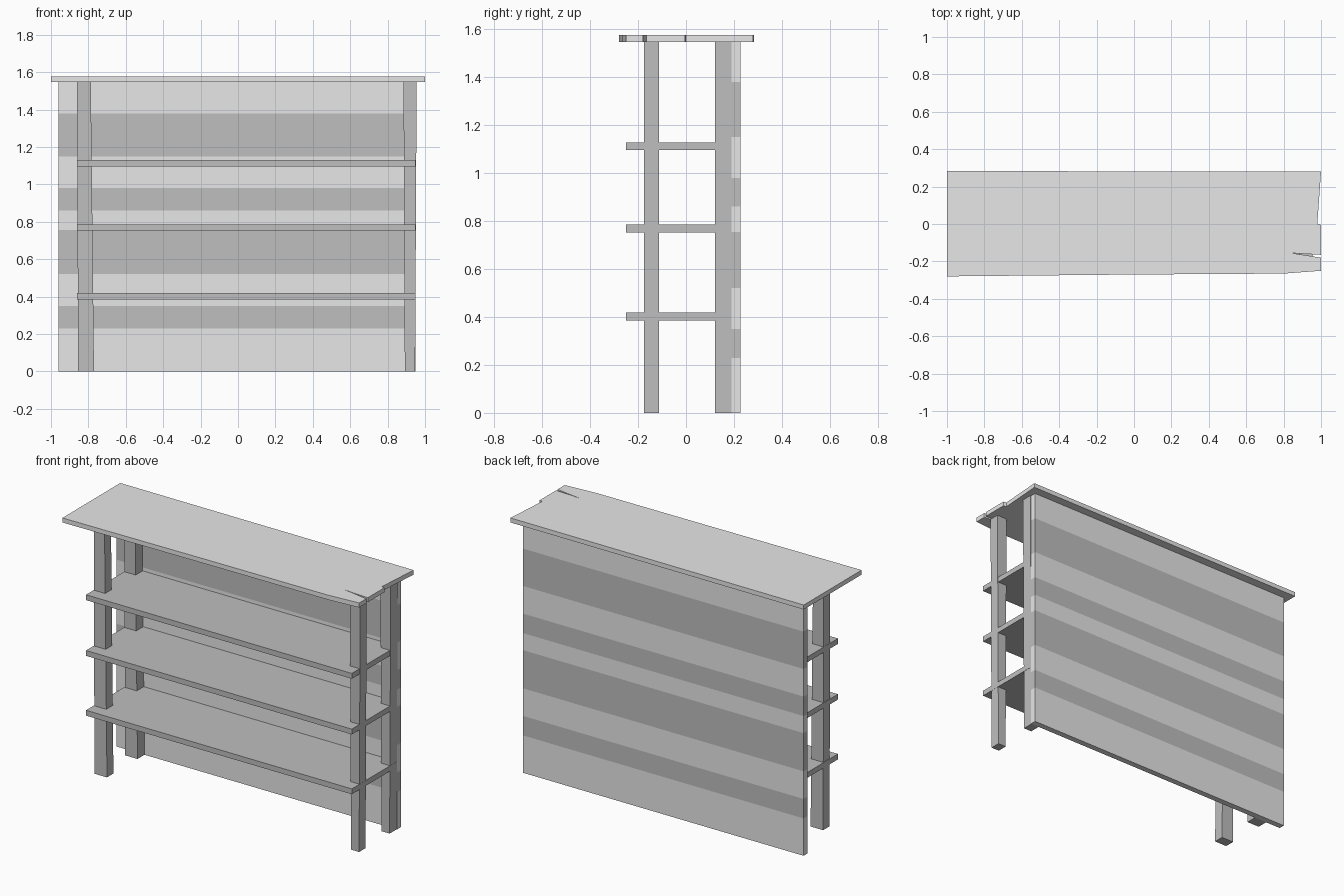
import bpy, bmesh

if "Cube" in bpy.data.objects:
    bpy.data.objects.remove(bpy.data.objects["Cube"])

def material(name, v):
    m = bpy.data.materials.new(name)
    m.diffuse_color = (v, v, v, 1)
    m.use_nodes = True
    m.node_tree.nodes["Principled BSDF"].inputs["Base Color"].default_value = m.diffuse_color
    return m

LIGHT = material("light_grey_wood", 0.80)
DARK = material("dark_grey_wood", 0.52)

def loft(name, bottom, top, z0, z1, mat):
    """Solid between two matching outlines at heights z0 and z1."""
    bm = bmesh.new()
    lo = [bm.verts.new((x, y, z0)) for x, y in bottom]
    hi = [bm.verts.new((x, y, z1)) for x, y in top]
    bm.faces.new(lo[::-1])
    bm.faces.new(hi)
    n = len(lo)
    for i in range(n):
        j = (i + 1) % n
        bm.faces.new((lo[i], lo[j], hi[j], hi[i]))
    bmesh.ops.recalc_face_normals(bm, faces=bm.faces)
    me = bpy.data.meshes.new(name)
    bm.to_mesh(me)
    bm.free()
    me.materials.append(mat)
    ob = bpy.data.objects.new(name, me)
    bpy.context.collection.objects.link(ob)
    return ob

def rect(x0, x1, y0, y1):
    return [(x0, y0), (x1, y0), (x1, y1), (x0, y1)]

# Top board with a worn right end: a split and a shallow notch
board = [(-1, -0.28), (0.0, -0.27), (0.8, -0.265), (1, -0.25), (1, -0.18),
         (0.84, -0.155), (1, -0.165), (1, -0.005), (0.98, 0.0), (1, 0.28), (-1, 0.283)]
loft("top_board", board, board, 1.548, 1.576, LIGHT)

# Four slightly tapered legs
for side, (b0, b1), (t0, t1) in (("left", (-0.855, -0.77), (-0.86, -0.787)),
                                 ("right", (0.892, 0.947), (0.885, 0.955))):
    for place, y0, y1 in (("front", -0.175, -0.112), ("back", 0.122, 0.19)):
        loft(f"{place}_{side}_leg", rect(b0, b1, y0, y1), rect(t0, t1, y0, y1),
             0, 1.55, DARK)

# Shelves
for i, z in enumerate((0.385, 0.753, 1.096)):
    r = rect(-0.86, 0.95, -0.25, 0.19)
    loft(f"shelf_{i + 1}", r, r, z, z + 0.033, DARK)

# Back planks, bottom to top
levels = [0, 0.12, 0.23, 0.35, 0.52, 0.64, 0.755, 0.86, 0.98, 1.15, 1.265, 1.38, 1.55]
tones = "LLDLDDLDLDDL"
for i, t in enumerate(tones):
    r = rect(-0.96, 0.95, 0.19, 0.227)
    loft(f"back_plank_{i + 1}", r, r, levels[i], levels[i + 1], LIGHT if t == "L" else DARK)
